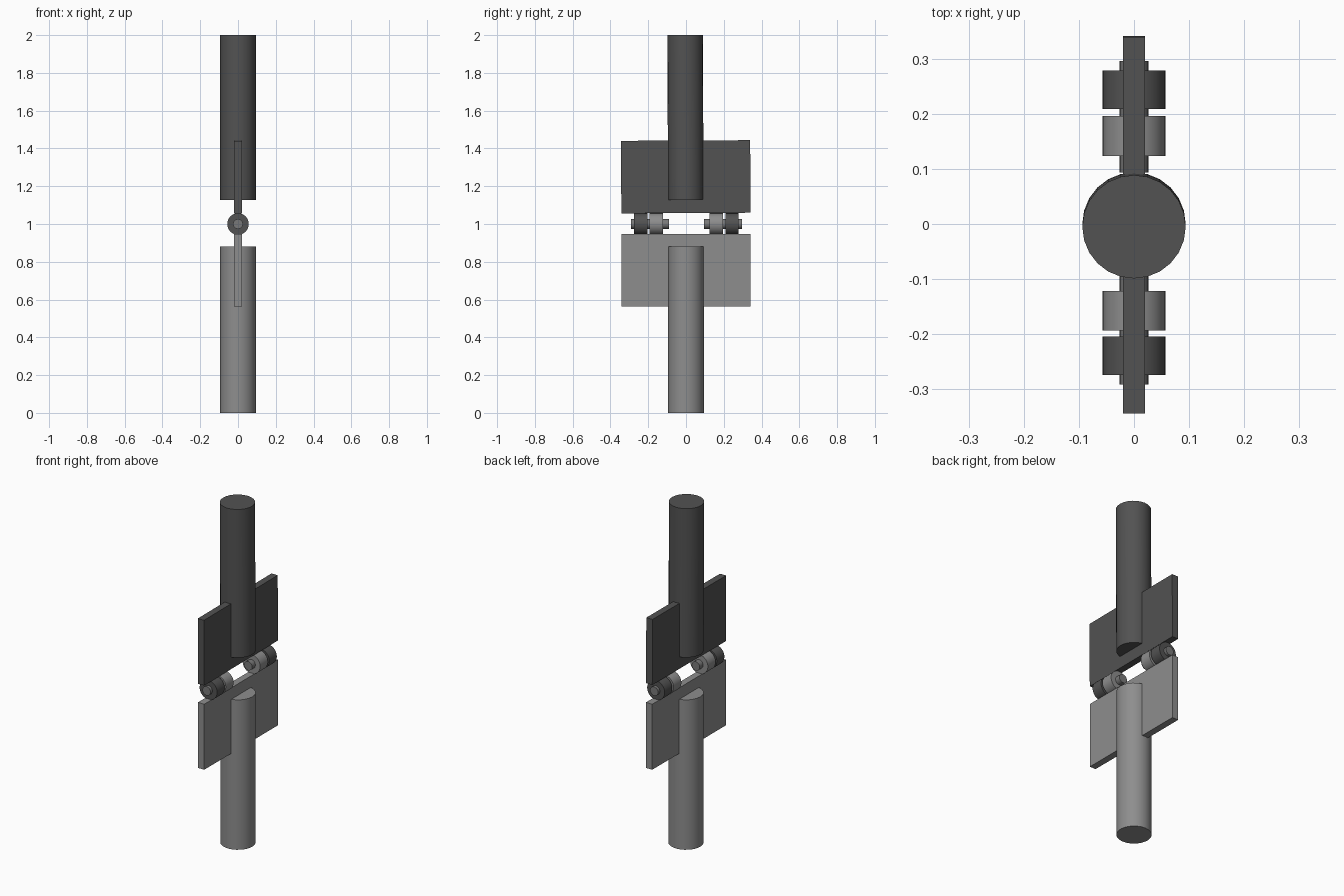
import bpy, math
from mathutils import Matrix

if "Cube" in bpy.data.objects:
    bpy.data.objects.remove(bpy.data.objects["Cube"])


def material(name, v):
    m = bpy.data.materials.new(name)
    m.diffuse_color = (v, v, v, 1)
    m.use_nodes = True
    m.node_tree.nodes["Principled BSDF"].inputs["Base Color"].default_value = m.diffuse_color
    return m


dark = material("dark grey", 0.085)
light = material("light grey", 0.27)
mid = material("pin grey", 0.19)


def finish(name, mat, tilt):
    ob = bpy.context.object
    ob.name = name
    ob.data.materials.append(mat)
    if tilt:  # the upper half leans very slightly about the hinge axis
        pivot = Matrix.Translation((0, 0, 1))
        bpy.context.view_layer.update()
        ob.matrix_world = (pivot @ Matrix.Rotation(0.005, 4, 'X')
                           @ pivot.inverted() @ ob.matrix_world)
    return ob


def rod(name, r, a, b, mat, along_y=False, tilt=False, sides=24):
    c = (a + b) / 2
    bpy.ops.mesh.primitive_cylinder_add(
        vertices=sides, radius=r, depth=b - a,
        location=(0, c, 1) if along_y else (0, 0, c),
        rotation=(math.pi / 2, 0, 0) if along_y else (0, 0, 0))
    bpy.ops.object.shade_smooth_by_angle(angle=math.radians(40))
    return finish(name, mat, tilt)


def plate(name, z0, z1, mat, tilt=False):
    bpy.ops.mesh.primitive_cube_add(size=1, location=(0, 0, (z0 + z1) / 2))
    bpy.context.object.scale = (0.04, 0.684, z1 - z0)
    return finish(name, mat, tilt)


# Posts and hinge leaves
rod("lower_post", 0.094, 0, 0.88, light)
rod("upper_post", 0.094, 1.128, 2.0, dark, tilt=True)
plate("lower_leaf", 0.562, 0.947, light)
plate("upper_leaf", 1.058, 1.442, dark, tilt=True)

# Knuckles and pins on both sides
for side, s in (("left", -1), ("right", 1)):
    def span(a, b, shift=0.0):
        return sorted((s * a + shift, s * b + shift))
    rod(side + "_outer_knuckle", 0.057, *span(0.207, 0.277, 0.002), dark, True)
    rod(side + "_inner_knuckle", 0.057, *span(0.123, 0.195, 0.001), light, True)
    rod(side + "_pin", 0.026, *span(0.092, 0.294, 0.002), mid, True)
